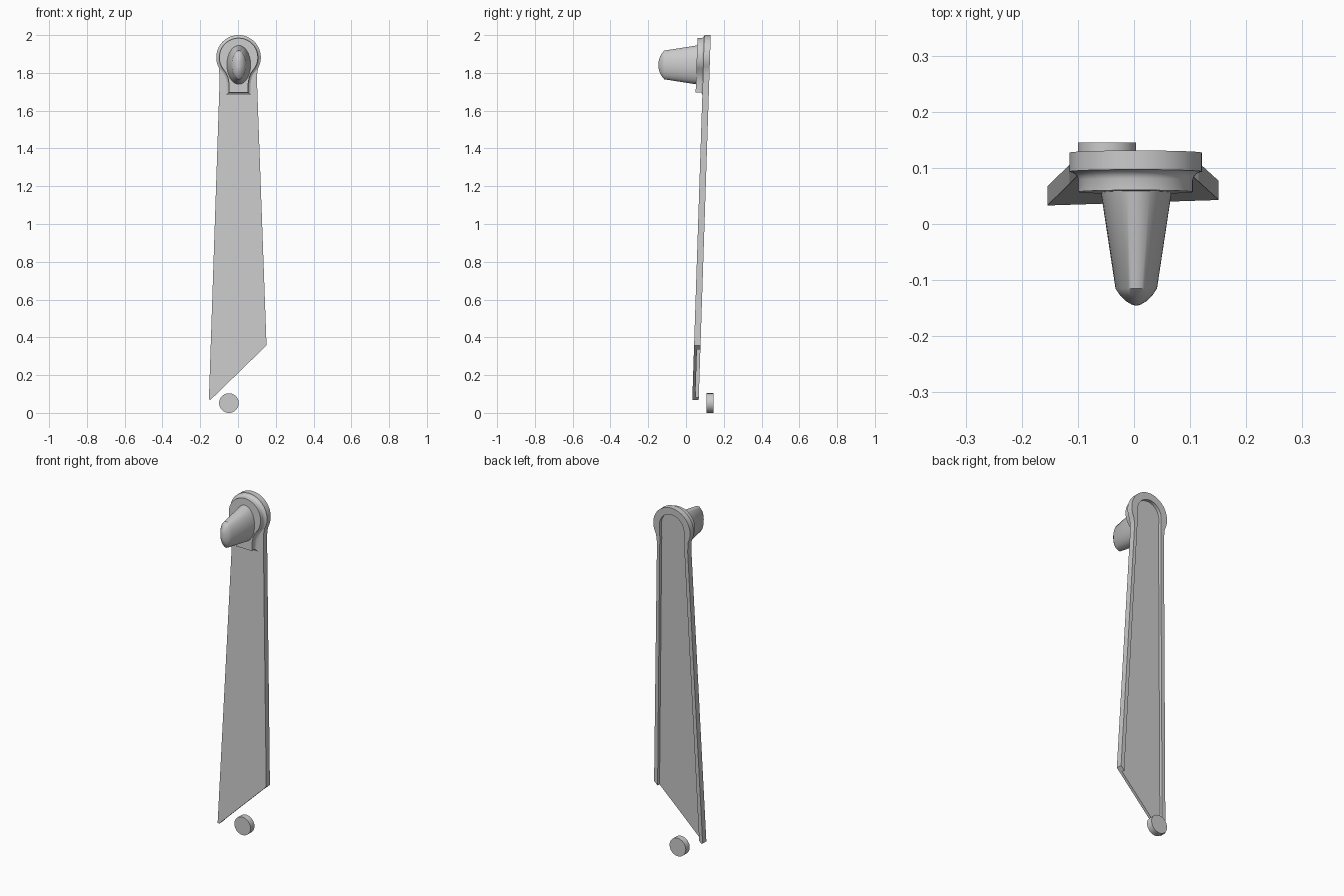
import bpy, bmesh, math
from mathutils import Vector

if "Cube" in bpy.data.objects:
    bpy.data.objects.remove(bpy.data.objects["Cube"])

CX, CZ = 0.003, 1.882          # centre of the round head


def lean(x, z, d):
    """Point on the leaning blade; d is depth behind its front face."""
    return Vector((x, 0.031 + 0.033 * z + d, z))


def arc(r, a0, a1, n):
    return [(CX + r * math.cos(math.radians(a0 + (a1 - a0) * i / n)),
             CZ + r * math.sin(math.radians(a0 + (a1 - a0) * i / n))) for i in range(n + 1)]


def finish(name, bm):
    bmesh.ops.recalc_face_normals(bm, faces=bm.faces)
    me = bpy.data.meshes.new(name)
    bm.to_mesh(me)
    bm.free()
    ob = bpy.data.objects.new(name, me)
    bpy.context.collection.objects.link(ob)
    bpy.ops.object.select_all(action='DESELECT')
    ob.select_set(True)
    bpy.context.view_layer.objects.active = ob
    bpy.ops.object.shade_smooth_by_angle(angle=math.radians(35))
    return ob


def loft(name, rings):
    """Skin closed rings of equal length and cap both ends."""
    bm = bmesh.new()
    vs = [[bm.verts.new(p) for p in ring] for ring in rings]
    n = len(vs[0])
    for a, b in zip(vs, vs[1:]):
        for i in range(n):
            j = (i + 1) % n
            bm.faces.new((a[i], a[j], b[j], b[i]))
    bm.faces.new(vs[0])
    bm.faces.new(vs[-1])
    return finish(name, bm)


def offset(pts, e):
    """Grow a counter-clockwise outline by e with mitred corners."""
    out = []
    for i, p in enumerate(pts):
        p = Vector(p)
        t0 = (p - Vector(pts[i - 1])).normalized()
        t1 = (Vector(pts[(i + 1) % len(pts)]) - p).normalized()
        n0, n1 = Vector((t0.y, -t0.x)), Vector((t1.y, -t1.x))
        out.append(p + (n0 + n1) * (e / (1 + n0.dot(n1))))
    return out


# blade: thin tapering sheet with a raised rim on its back, open at the slanted foot
outer = ([(0.151, 0.357), (0.100, 1.77), (0.102, 1.80)] + arc(0.118, -28, 208, 48)
         + [(-0.099, 1.80), (-0.097, 1.77), (-0.154, 0.072), (-0.146, 0.068)])
pocket = ([(0.129, 0.336), (0.081, 1.80)] + arc(0.078, 0, 180, 32)
          + [(-0.075, 1.80), (-0.132, 0.082)])
SHEET, RIM = 0.016, 0.034
bm = bmesh.new()
o0, oR = [[bm.verts.new(lean(x, z, d)) for x, z in outer] for d in (0, RIM)]
pF, pR = [[bm.verts.new(lean(x, z, d)) for x, z in pocket] for d in (SHEET, RIM)]
foot_r, foot_l = [bm.verts.new(lean(*pocket[i], 0)) for i in (0, -1)]
bm.faces.new(o0 + [foot_l, foot_r])
bm.faces.new(oR + pR[::-1])
bm.faces.new(pF)
for lo, hi in ((o0, oR), (pF, pR)):
    for i in range(len(lo) - 1):
        bm.faces.new((lo[i], lo[i + 1], hi[i + 1], hi[i]))
bm.faces.new((o0[0], foot_r, pF[0], pR[0], oR[0]))
bm.faces.new((foot_r, foot_l, pF[-1], pF[0]))
bm.faces.new((o0[-1], foot_l, pF[-1], pR[-1], oR[-1]))
finish("blade", bm)

# keyhole-shaped boss on the head, flaring into the blade
side = [(-0.066, 1.80), (-0.056, 1.775), (-0.051, 1.745), (-0.051, 1.697)]
key = (arc(0.102, -35, 215, 48) + [(CX + x, z) for x, z in side]
       + [(CX - x, z) for x, z in reversed(side)])
loft("boss", [[lean(x, z, d) for x, z in offset(key, e)]
              for d, e in ((-0.036, 0), (-0.015, 0), (-0.009, 0.002),
                           (-0.004, 0.006), (0.0, 0.013), (0.003, 0.013))])

# tapered oval peg with a domed tip: (y, half width, half height)
profile = [(0.07, 0.065, 0.105), (-0.115, 0.037, 0.076), (-0.127, 0.029, 0.062),
           (-0.137, 0.019, 0.045), (-0.143, 0.009, 0.028), (-0.145, 0.003, 0.018)]
loft("peg", [[(CX + 0.001 + w * math.cos(2 * math.pi * i / 48), y,
               1.842 + h * math.sin(2 * math.pi * i / 48)) for i in range(48)]
             for y, w, h in profile])

# loose round button by the foot
loft("button", [[(-0.048 + 0.052 * math.cos(2 * math.pi * i / 40), y,
                  0.052 + 0.052 * math.sin(2 * math.pi * i / 40)) for i in range(40)]
                for y in (0.109, 0.145)])
